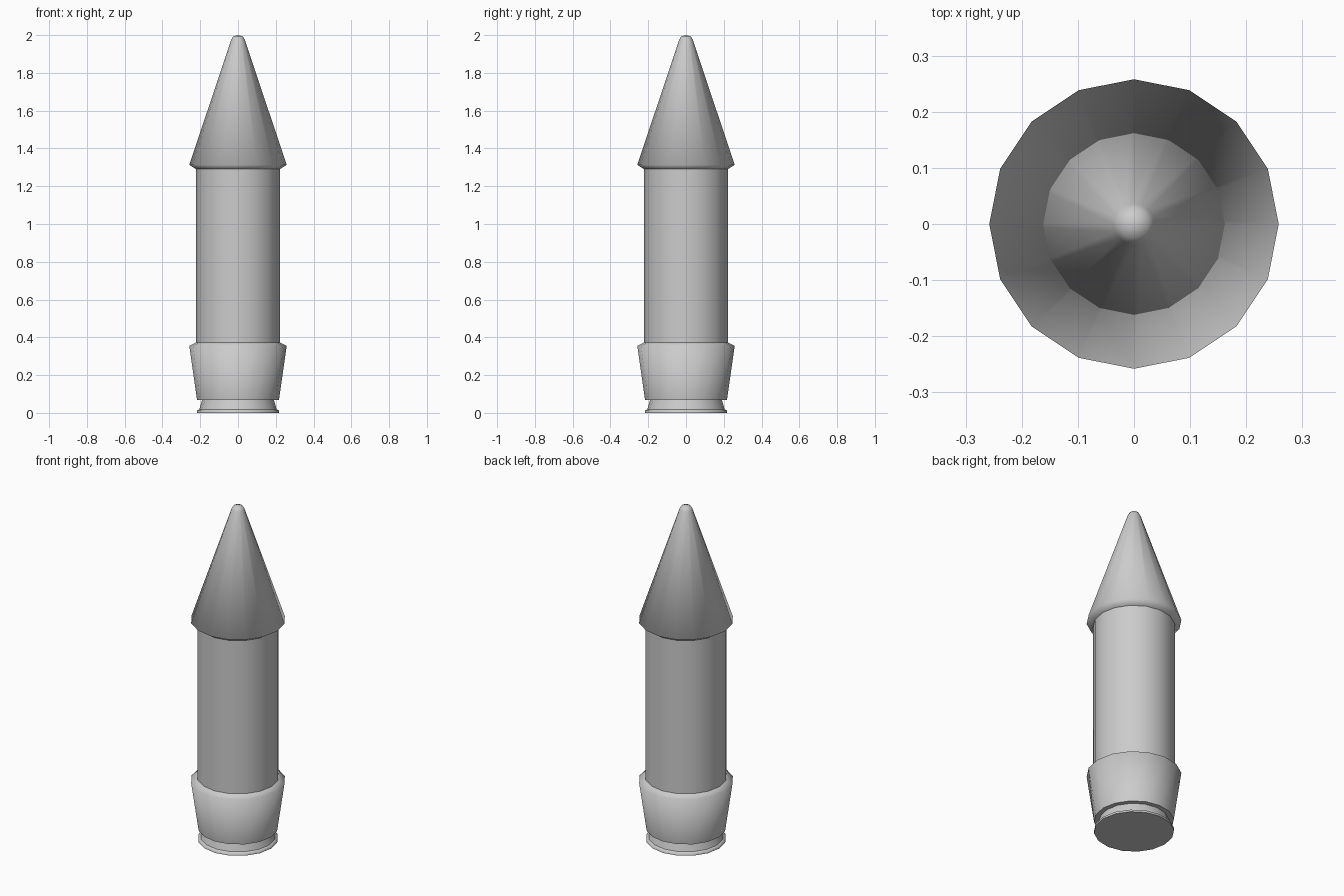
import bpy, bmesh
from math import cos, sin, pi

if "Cube" in bpy.data.objects:
    bpy.data.objects.remove(bpy.data.objects["Cube"])

SIDES = 16


def lathe(name, profile):
    """Revolve (radius, z) points, bottom to top; a zero radius becomes a pole."""
    bm = bmesh.new()
    rings = []
    for r, z in profile:
        if r == 0:
            rings.append([bm.verts.new((0, 0, z))])
        else:
            rings.append([bm.verts.new((r * cos(2 * pi * i / SIDES),
                                        r * sin(2 * pi * i / SIDES), z))
                          for i in range(SIDES)])
    for a, b in zip(rings, rings[1:]):
        for i in range(SIDES):
            j = (i + 1) % SIDES
            if len(a) == 1:
                bm.faces.new((a[0], b[j], b[i]))
            elif len(b) == 1:
                bm.faces.new((a[i], a[j], b[0]))
            else:
                bm.faces.new((a[i], a[j], b[j], b[i]))
    mesh = bpy.data.meshes.new(name)
    bm.to_mesh(mesh)
    bm.free()
    mesh.shade_smooth()
    obj = bpy.data.objects.new(name, mesh)
    bpy.context.collection.objects.link(obj)
    return obj


# Flat underside and thin flange at the very bottom
lathe("base_disc", [(0, 0), (0.218, 0)])
lathe("base_flange", [(0.218, 0), (0.218, 0.012), (0.205, 0.018)])

# Recessed neck between flange and collar
lathe("base_neck", [(0.205, 0.018), (0.19, 0.068)])

# Flared lower collar with a bevelled lip
lathe("collar_underside", [(0.19, 0.068), (0.217, 0.068)])
lathe("lower_collar", [(0.217, 0.068), (0.258, 0.355), (0.222, 0.373)])

# Straight body tube
lathe("body_tube", [(0.222, 0.373), (0.222, 1.29)])

# Nose cone with a bevelled underside lip and a rounded tip
lathe("nose_cone", [(0.222, 1.29), (0.258, 1.313), (0.036, 1.975),
                    (0.025, 1.994), (0, 2.0)])
